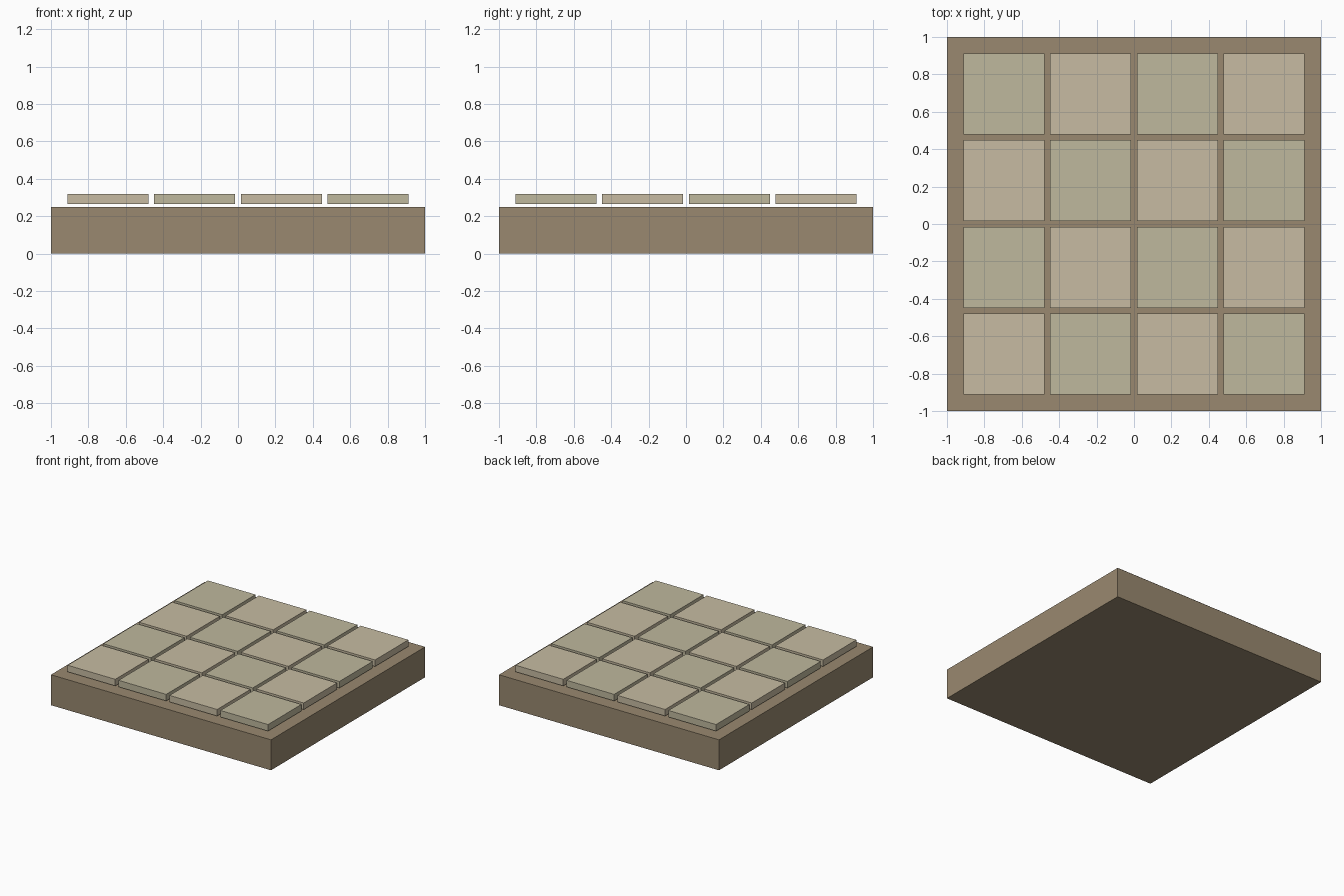
import bpy

if "Cube" in bpy.data.objects:
    bpy.data.objects.remove(bpy.data.objects["Cube"])


def material(name, rgb):
    m = bpy.data.materials.new(name)
    m.diffuse_color = (*rgb, 1)
    m.use_nodes = True
    m.node_tree.nodes["Principled BSDF"].inputs["Base Color"].default_value = m.diffuse_color
    return m


def box(name, centre, size, mat):
    bpy.ops.mesh.primitive_cube_add(size=1, location=centre)
    ob = bpy.context.object
    ob.name = name
    ob.scale = size
    bpy.ops.object.transform_apply(location=False, rotation=False, scale=True)
    ob.data.materials.append(mat)
    return ob


earth = material("earth", (0.32, 0.25, 0.16))
stones = [material("warm_stone", (0.57, 0.50, 0.36)),
          material("green_stone", (0.52, 0.48, 0.34))]

# Solid base slab
BASE_H = 0.25
box("base", (0, 0, BASE_H / 2), (2, 2, BASE_H), earth)

# 4 x 4 paving tiles in a checkerboard, hovering just above the base
PITCH, TILE = 0.463, 0.433
Z0, Z1 = 0.264, 0.318
for i in range(4):
    for j in range(4):
        box(f"paving_tile_{i}_{j}",
            ((i - 1.5) * PITCH, (j - 1.5) * PITCH, (Z0 + Z1) / 2),
            (TILE, TILE, Z1 - Z0), stones[(i + j) % 2])
